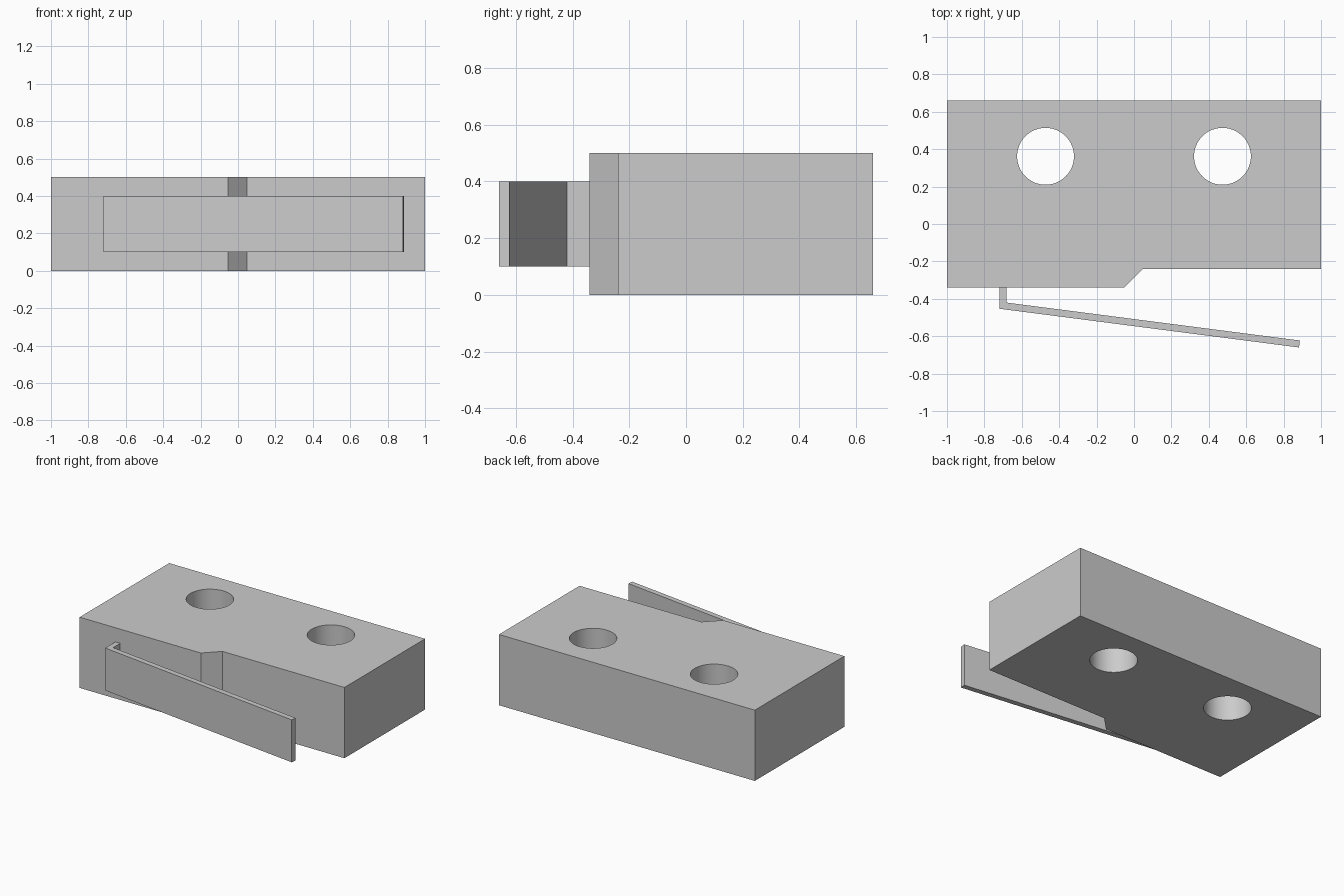
import bpy
import bmesh
import math

if "Cube" in bpy.data.objects:
    bpy.data.objects.remove(bpy.data.objects["Cube"], do_unlink=True)

GREY = (0.6, 0.6, 0.6, 1.0)
grey = bpy.data.materials.new("light grey")
grey.use_nodes = True
grey.diffuse_color = GREY
grey.node_tree.nodes["Principled BSDF"].inputs["Base Color"].default_value = GREY


def extrude_profile(name, points, z0, z1):
    """Solid made by raising a plan outline from z0 to z1."""
    bm = bmesh.new()
    base = bm.faces.new([bm.verts.new((x, y, z0)) for x, y in points])
    raised = bmesh.ops.extrude_face_region(bm, geom=[base])["geom"]
    top = [v for v in raised if isinstance(v, bmesh.types.BMVert)]
    bmesh.ops.translate(bm, verts=top, vec=(0, 0, z1 - z0))
    bmesh.ops.recalc_face_normals(bm, faces=bm.faces)
    mesh = bpy.data.meshes.new(name)
    bm.to_mesh(mesh)
    bm.free()
    mesh.materials.append(grey)
    obj = bpy.data.objects.new(name, mesh)
    bpy.context.collection.objects.link(obj)
    return obj


# Switch housing with a stepped front
housing = extrude_profile("housing", [
    (-1, 0.66), (-1, -0.34), (-0.053, -0.34),
    (0.047, -0.24), (1, -0.24), (1, 0.66)], 0, 0.5)

# Two round mounting holes through the housing
for side, x in (("right", -0.473), ("left", 0.473)):
    bpy.ops.mesh.primitive_cylinder_add(
        vertices=64, radius=0.152, depth=1, location=(x, 0.362, 0.25))
    cutter = bpy.context.object
    cutter.name = side + "_hole_cutter"
    cutter.data.materials.append(grey)
    cutter.hide_render = True
    cutter.hide_set(True)
    cut = housing.modifiers.new(side + "_mounting_hole", "BOOLEAN")
    cut.operation = "DIFFERENCE"
    cut.solver = "EXACT"
    cut.object = cutter

# Bake the holes, then remove the cutters
bpy.context.view_layer.update()
graph = bpy.context.evaluated_depsgraph_get()
drilled = bpy.data.meshes.new_from_object(housing.evaluated_get(graph))
housing.modifiers.clear()
housing.data = drilled
for side in ("right", "left"):
    bpy.data.objects.remove(bpy.data.objects[side + "_hole_cutter"], do_unlink=True)

# Bent lever strip standing off the front
extrude_profile("lever", [
    (-0.72, -0.34), (-0.72, -0.453), (0.882, -0.66),
    (0.887, -0.623), (-0.683, -0.42), (-0.683, -0.34)], 0.1, 0.4)

# Smooth hole walls, sharp edges elsewhere
bpy.ops.object.select_all(action="DESELECT")
housing.select_set(True)
bpy.context.view_layer.objects.active = housing
bpy.ops.object.shade_smooth_by_angle(angle=math.radians(30))
